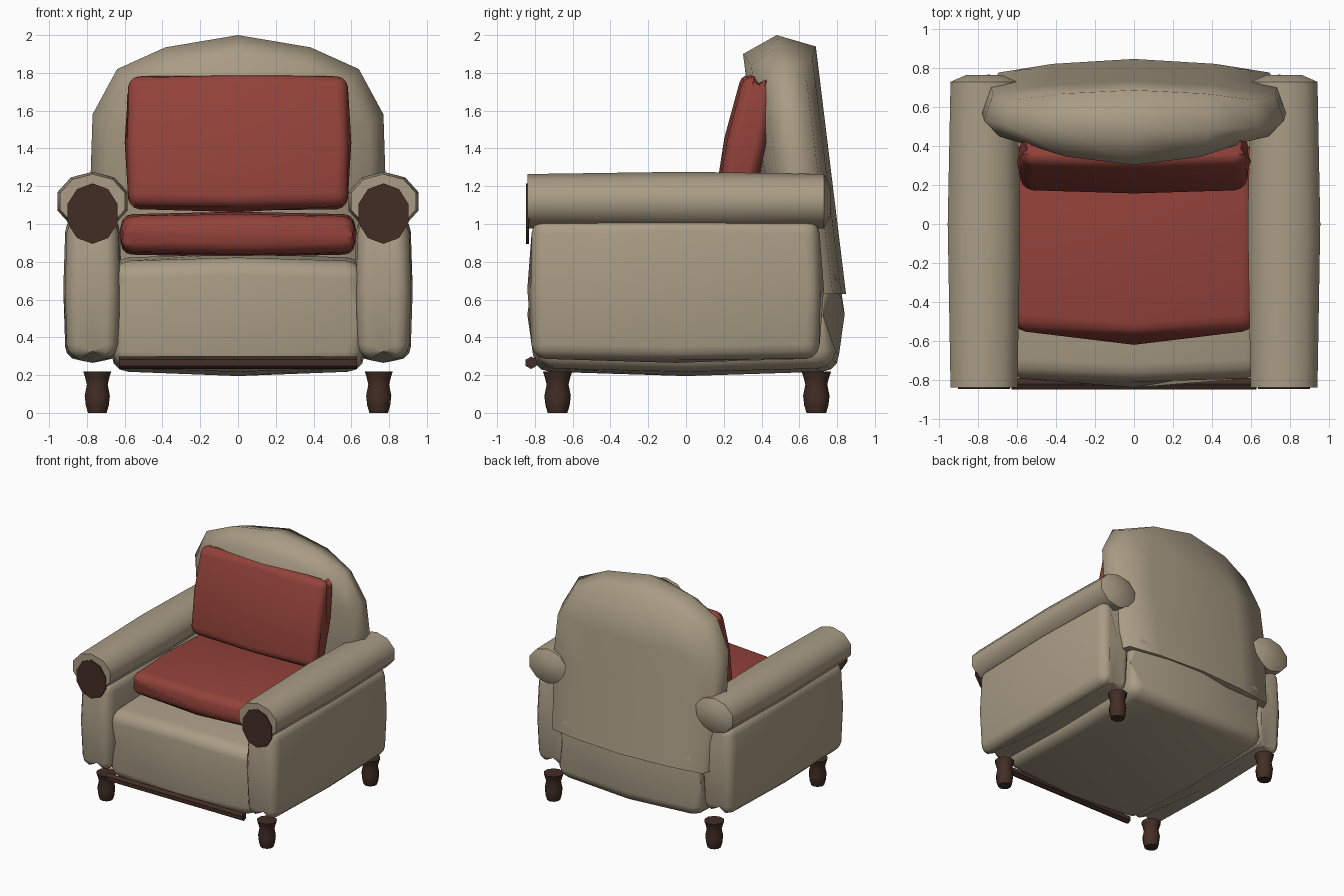
import bpy, bmesh, math
from mathutils import Vector

if "Cube" in bpy.data.objects:
    bpy.data.objects.remove(bpy.data.objects["Cube"])


def material(name, rgb):
    m = bpy.data.materials.new(name)
    m.diffuse_color = (*rgb, 1)
    m.use_nodes = True
    m.node_tree.nodes["Principled BSDF"].inputs["Base Color"].default_value = m.diffuse_color
    return m


TAN = material("tan_fabric", (0.40, 0.335, 0.235))
RED = material("red_fabric", (0.29, 0.055, 0.042))
WOOD = material("dark_wood", (0.055, 0.027, 0.018))


def finish(name, bm, mat, angle=60):
    bmesh.ops.recalc_face_normals(bm, faces=bm.faces[:])
    me = bpy.data.meshes.new(name)
    bm.to_mesh(me)
    bm.free()
    me.materials.append(mat)
    ob = bpy.data.objects.new(name, me)
    bpy.context.collection.objects.link(ob)
    bpy.ops.object.select_all(action='DESELECT')
    ob.select_set(True)
    bpy.context.view_layer.objects.active = ob
    bpy.ops.object.shade_smooth_by_angle(angle=math.radians(angle))
    return ob


def puffy_box(name, loc, size, bulge, bevel, mat, tilt=0):
    """Box with swollen faces and rounded edges."""
    bm = bmesh.new()
    bmesh.ops.create_cube(bm, size=2)
    bmesh.ops.subdivide_edges(bm, edges=bm.edges[:], cuts=1, use_grid_fill=True)
    rim = [e for e in bm.edges if e.calc_face_angle(0) > 1]
    for v in bm.verts:
        u = v.co.copy()
        for i in range(3):
            others = u.length_squared - u[i] ** 2
            v.co[i] = u[i] * (size[i] / 2 + bulge[i] * (1 - others / 2))
    bmesh.ops.bevel(bm, geom=rim, offset=bevel, segments=3, profile=0.5,
                    affect='EDGES', clamp_overlap=True)
    ob = finish(name, bm, mat)
    ob.location = loc
    ob.rotation_euler.x = math.radians(tilt)
    return ob


def loft(name, rings, sides, point, mat, angle=50):
    """Closed tube: point(ring, cos, sin) gives each vertex."""
    bm = bmesh.new()
    loops = []
    for r in rings:
        loops.append([bm.verts.new(point(r, math.cos(a), math.sin(a)))
                      for a in (2 * math.pi * (k + 0.5) / sides for k in range(sides))])
    for a, b in zip(loops, loops[1:]):
        for k in range(sides):
            j = (k + 1) % sides
            bm.faces.new((a[k], a[j], b[j], b[k]))
    bm.faces.new(loops[0])
    bm.faces.new(loops[-1])
    return finish(name, bm, mat, angle)


# Arched, leaning backrest: front, middle and back layers of a grid
def backrest():
    rows = [(0.74, 0.63, 0), (0.78, 1.27, 0), (0.77, 1.58, 0), (0.64, 1.82, 0.18)]
    cols = (-1, -0.6, 0, 0.6, 1)
    layers = [(0.90, 0.927, 0.29, 0.10), (1, 1, 0.48, 0), (0.94, 0.956, 0.68, -0.07)]
    bm = bmesh.new()
    grids = []
    for sx, sz, y, curve in layers:
        grid = []
        for hw, z, rise in rows:
            line = []
            for f in cols:
                zz = 0.63 + (z + rise * (1 - f * f) - 0.63) * sz
                line.append(bm.verts.new((f * hw * sx, y + curve * f * f + 0.122 * (2 - zz), zz)))
            grid.append(line)
        grids.append(grid)
    for g in (grids[0], grids[2]):
        for r in range(3):
            for c in range(4):
                bm.faces.new((g[r][c], g[r][c + 1], g[r + 1][c + 1], g[r + 1][c]))
    path = ([(0, c) for c in range(5)] + [(r, 4) for r in range(1, 4)]
            + [(3, c) for c in (3, 2, 1, 0)] + [(2, 0), (1, 0)])
    for a, b in zip(grids, grids[1:]):
        for (r, c), (s, d) in zip(path, path[1:] + path[:1]):
            bm.faces.new((a[r][c], a[s][d], b[s][d], b[r][c]))
    # middle layer's inner vertices are unused
    bmesh.ops.delete(bm, geom=[v for v in bm.verts if not v.link_faces], context='VERTS')
    finish("backrest", bm, TAN, 75)


backrest()

# Seat base and cushions
puffy_box("seat_base", (0, 0, 0.52), (1.32, 1.56, 0.56), (0.02, 0.06, 0.045), 0.09, TAN)
puffy_box("seat_cushion", (0, -0.07, 0.945), (1.22, 0.90, 0.19), (0.02, 0.10, 0.025), 0.06, RED)
puffy_box("back_cushion", (0, 0.32, 1.43), (1.14, 0.17, 0.68), (0.03, 0.035, 0.035), 0.055, RED, -12)

for side, s in (("left", -1), ("right", 1)):
    # Arm panel
    puffy_box(side + "_arm_panel", (s * 0.77, -0.055, 0.655), (0.27, 1.50, 0.72),
              (0.02, 0.035, 0.03), 0.07, TAN)
    # Rolled armrest with rounded rear end
    loft(side + "_arm_roll", [(-0.84, 0.95), (0, 1.03), (0.73, 0.95), (0.765, 0.5)], 10,
         lambda r, c, n: (s * 0.77 + 0.19 * r[1] * c, r[0], 1.12 + 0.152 * r[1] * n), TAN)
    # Wooden facing on the arm front
    loft(side + "_arm_facing", [-0.848, -0.83], 10,
         lambda y, c, n: (s * 0.77 + 0.14 * c, y, 1.055 + 0.16 * n), WOOD)
    # Turned legs
    for end, y in (("front", -0.68), ("back", 0.69)):
        loft(f"{end}_{side}_leg",
             [(0, 0.052), (0.04, 0.064), (0.09, 0.07), (0.15, 0.058), (0.19, 0.068), (0.22, 0.078)], 10,
             lambda r, c, n: (s * 0.745 + r[1] * c, y + r[1] * n, r[0]), WOOD)

# Front rail
loft("front_rail", [-0.63, 0.63], 6,
     lambda x, c, n: (x, -0.82 + 0.033 * c, 0.265 + 0.033 * n), WOOD)
